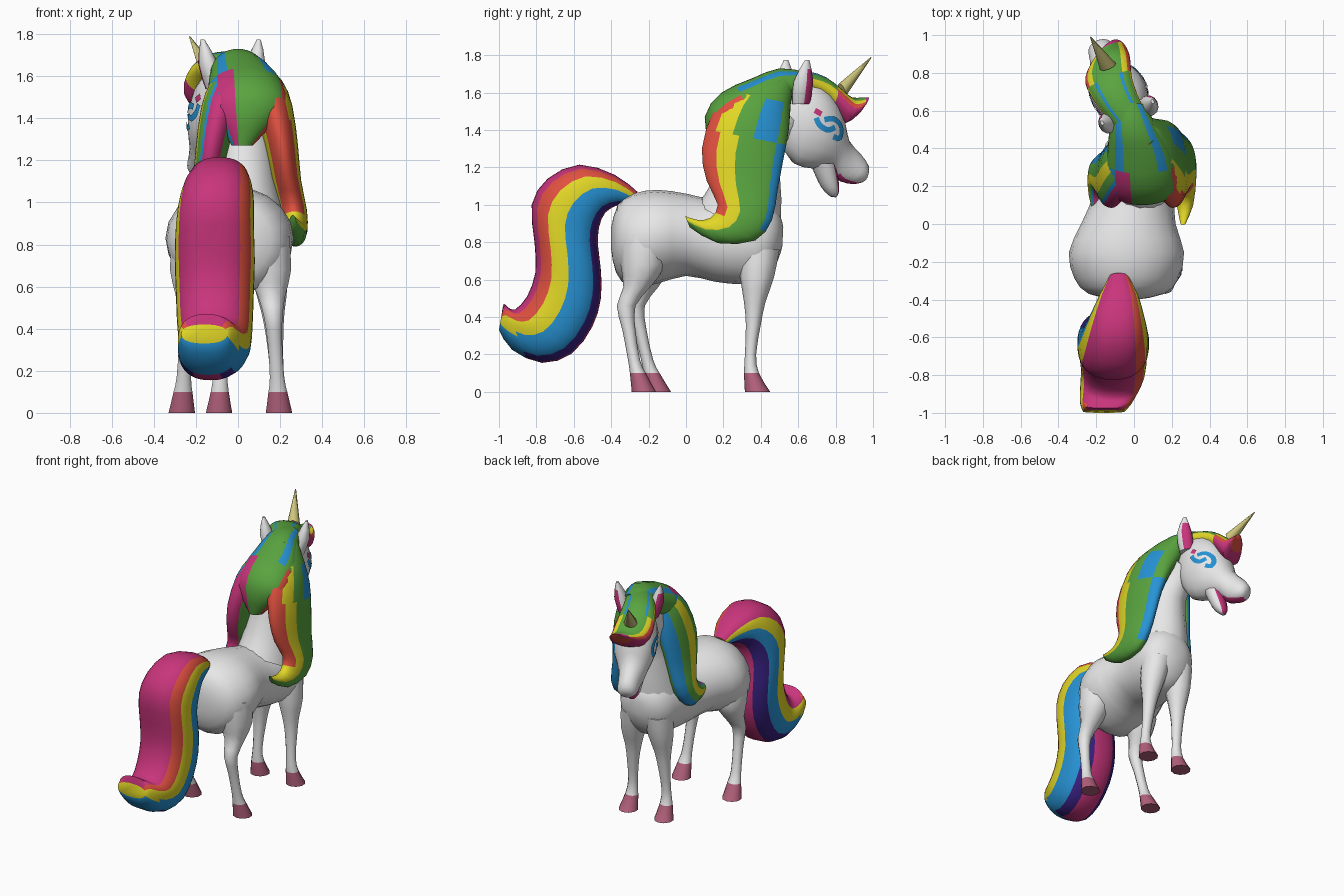
import bpy, bmesh, math
from mathutils import Matrix, Vector
from mathutils.bvhtree import BVHTree

if "Cube" in bpy.data.objects:
    bpy.data.objects.remove(bpy.data.objects["Cube"])

COLOURS = {
    "white": (.8, .8, .8), "green": (.10, .37, .05), "yellow": (.76, .68, .02),
    "coral": (.74, .08, .05), "magenta": (.58, .035, .20), "blue": (.02, .29, .66),
    "indigo": (.04, .015, .22), "mauve": (.45, .12, .20), "cream": (.62, .56, .20)}
NAMES = list(COLOURS)
MATS = []
for k, c in COLOURS.items():
    m = bpy.data.materials.new(k)
    m.diffuse_color = (*c, 1)
    m.use_nodes = True
    m.node_tree.nodes["Principled BSDF"].inputs["Base Color"].default_value = m.diffuse_color
    MATS.append(m)


def make(name, bm, xf=None):
    bmesh.ops.recalc_face_normals(bm, faces=bm.faces)
    if xf:
        bm.transform(xf)
    me = bpy.data.meshes.new(name)
    bm.to_mesh(me)
    bm.free()
    for m in MATS:
        me.materials.append(m)
    ob = bpy.data.objects.new(name, me)
    bpy.context.collection.objects.link(ob)
    bpy.ops.object.select_all(action='DESELECT')
    ob.select_set(True)
    bpy.context.view_layer.objects.active = ob
    bpy.ops.object.shade_smooth_by_angle(angle=math.radians(50))
    return ob


def smooth_path(st, sub):
    """Catmull-Rom through the stations."""
    out, n = [], len(st)
    for i in range(n - 1):
        a, b, c, d = st[max(i - 1, 0)], st[i], st[i + 1], st[min(i + 2, n - 1)]
        for k in range(sub):
            t = k / sub
            out.append([q + .5 * t * (r - p + t * (2*p - 5*q + 4*r - s + t * (3*(q - r) + s - p)))
                        for p, q, r, s in zip(a, b, c, d)])
    return out + [list(st[-1])]


def loft(name, st, colour="white", n=16, sub=2, xf=None, power=1.0):
    """Station = (centre x, half width, y1, z1, y2, z2); ring runs between points 1 and 2.
    colour(u, angle, centre): u along the path, angle 0 at point 1, positive toward +x."""
    pick = colour if callable(colour) else (lambda u, a, c: colour)
    bm = bmesh.new()
    rings = []
    sp = lambda v: math.copysign(abs(v) ** power, v)
    for x, w, y1, z1, y2, z2 in smooth_path(st, sub):
        ring = []
        for k in range(n):
            a = 2 * math.pi * k / n
            c, s = sp(math.cos(a)), sp(math.sin(a))
            ring.append(bm.verts.new((x + w * s, (y1 + y2 + c * (y1 - y2)) / 2,
                                      (z1 + z2 + c * (z1 - z2)) / 2)))
        rings.append(ring)
    last = len(rings) - 1
    for i in range(last):
        for k in range(n):
            j = (k + 1) % n
            f = bm.faces.new((rings[i][k], rings[i][j], rings[i+1][j], rings[i+1][k]))
            a = (360 * (k + .5) / n + 180) % 360 - 180
            f.material_index = NAMES.index(pick((i + .5) / last, a, f.calc_center_median()))
    for ring, u in ((rings[0], 0), (rings[-1], 1)):
        f = bm.faces.new(ring)
        f.material_index = NAMES.index(pick(u, 90, f.calc_center_median()))
    return make(name, bm, xf)


def bands(d, *pairs):
    """First colour whose lower limit is below d."""
    return next(c for lim, c in pairs if d > lim)


cosd = lambda a: math.cos(math.radians(a))

# Body and neck
loft("body", [(-.04, .06, -.40, .88, -.40, .76), (-.04, .20, -.365, 1.0, -.375, .64),
              (-.04, .275, -.28, 1.06, -.30, .56), (-.04, .305, -.15, 1.08, -.15, .58),
              (-.03, .25, 0, 1.06, 0, .62), (0, .215, .15, 1.03, .15, .59),
              (.03, .21, .3, 1.05, .3, .575), (.04, .19, .43, 1.02, .42, .6),
              (.04, .12, .5, .95, .49, .7), (.04, .04, .52, .88, .515, .78)], n=20)
loft("neck", [(.03, .2, .06, 1.0, .5, .75), (.03, .16, .15, 1.14, .51, 1.03),
              (.03, .135, .22, 1.35, .5, 1.24), (.0, .12, .3, 1.52, .55, 1.34),
              (-.01, .1, .42, 1.64, .62, 1.4)])


# Legs with hooves: (rear y, front y, z, half width)
HIND = [(-.36, -.10, .84, .13), (-.35, -.11, .68, .11), (-.335, -.19, .56, .07),
        (-.37, -.27, .46, .047), (-.34, -.27, .33, .036), (-.31, -.245, .17, .036),
        (-.30, -.215, .1, .047), (-.29, -.16, 0, .066)]
FORE = [(.28, .5, .76, .10), (.29, .47, .61, .085), (.31, .425, .48, .058),
        (.32, .40, .36, .043), (.315, .375, .2, .034), (.31, .39, .1, .045),
        (.315, .45, 0, .066)]


def leg(name, prof, x_top, x_foot, shift=0):
    st = []
    for r, f, z, w in prof:
        t = min(1, 1 - z / prof[0][2]) ** .6
        st.append((x_top + (x_foot - x_top) * t, w, r + shift * t, z, f + shift * t, z))
    loft(name, st, lambda u, a, c: "mauve" if c.z < .1 else "white", n=10)


leg("right_hind_leg", HIND, .12, .195)
leg("left_hind_leg", HIND, -.19, -.267, .08)
leg("right_front_leg", FORE, .13, .195)
leg("left_front_leg", FORE, -.05, -.09)


# Tail: striped from the outer to the inner side, with a flicked tip
def tail_colour(u, a, c):
    d = cosd(a)
    if u > .85:
        return bands(d, (.75, "magenta"), (.5, "coral"), (-.1, "yellow"), (-2, "blue"))
    if a > 0:
        return bands(d, (.82, "magenta"), (.45, "coral"), (0, "yellow"),
                     (-.75, "blue"), (-.95, "indigo"), (-2, "magenta"))
    return bands(d, (.5, "magenta"), (0, "yellow"), (-.4, "blue"), (-.92, "indigo"),
                 (-2, "magenta"))


loft("tail", [(-.08, .05, -.26, 1.07, -.30, 1.0), (-.08, .10, -.38, 1.16, -.36, 1.0),
              (-.09, .145, -.57, 1.215, -.43, .96), (-.10, .175, -.74, 1.14, -.465, .88),
              (-.11, .185, -.825, 1.0, -.47, .78), (-.11, .19, -.81, .8, -.455, .65),
              (-.11, .185, -.805, .64, -.455, .5), (-.11, .18, -.85, .51, -.5, .35),
              (-.11, .17, -.915, .44, -.61, .205), (-.13, .155, -.955, .455, -.77, .155),
              (-.15, .135, -.975, .47, -.93, .225), (-.16, .11, -.985, .42, -1.0, .33)],
     tail_colour, n=40, power=.85)

# Mane: a crest over the neck and one long lock down each side
LOCK = [(.04, .06, .42, 1.7, .58, 1.67), (.09, .12, .24, 1.61, .56, 1.54),
        (.16, .10, .145, 1.5, .55, 1.4), (.205, .08, .085, 1.3, .52, 1.24),
        (.23, .07, .11, 1.13, .49, 1.08), (.26, .068, .17, 1.0, .46, .92),
        (.27, .06, .13, .93, .37, .81), (.27, .045, .06, .92, .17, .795),
        (.26, .015, -.005, .94, .02, .88)]


def right_lock(u, a, c):
    d = cosd(a)
    if u < .1:
        return "green"
    if u < .3:
        return bands(d, (.75, "coral"), (.3, "yellow"), (-.25, "green"), (-.72, "blue"),
                     (-2, "green"))
    if u > .68:
        return bands(d, (.1, "yellow"), (-2, "green"))
    return bands(d, (.6, "coral"), (.2, "yellow"), (-.78, "green"), (-2, "blue"))


def left_lock(u, a, c):
    if a > 0:
        return bands(cosd(a), (.75, "magenta"), (-2, "green"))
    return bands(cosd(a), (.88, "magenta"), (.72, "blue"), (.55, "green"), (0, "yellow"),
                 (-.5, "green"), (-2, "blue"))


def crest_colour(u, a, c):
    if u < .55:
        return "blue" if 28 < abs(a) < 46 else "green"
    return ("magenta" if -50 < a < -20 else "blue" if -70 < a < -50
            else "coral" if a > 55 else "green")


def pull_back(x, w, y1, z1, y2, z2):
    """The left lock hangs a little further back than the right one."""
    return (.085 - x, w, y1, z1, y2 - .1 * (y2 > .3), z2)


loft("mane_right_lock", LOCK, right_lock, n=36)
loft("mane_left_lock", [pull_back(*s) for s in LOCK], left_lock, n=36)
loft("mane_crest", [(-.03, .09, .64, 1.71, .62, 1.6), (0, .13, .5, 1.73, .5, 1.5),
                    (.03, .17, .35, 1.675, .42, 1.45), (.045, .185, .19, 1.6, .33, 1.4),
                    (.045, .165, .10, 1.47, .25, 1.38), (.02, .05, .13, 1.27, .24, 1.27)],
     crest_colour, n=36)

# Head, built straight then turned toward the left
TURN = Matrix.Translation((-.03, .58, 0)) @ Matrix.Rotation(math.radians(23), 4, 'Z')
head = loft("head", [(0, .07, -.07, 1.6, -.07, 1.32), (0, .12, .01, 1.67, 0, 1.22),
                     (0, .148, .12, 1.66, .10, 1.195), (-.005, .138, .22, 1.58, .17, 1.19),
                     (-.01, .11, .28, 1.46, .21, 1.175), (-.01, .09, .31, 1.35, .24, 1.15),
                     (-.005, .075, .38, 1.275, .27, 1.125), (0, .065, .425, 1.21, .34, 1.11),
                     (0, .035, .42, 1.16, .39, 1.12)],
            lambda u, a, c: "magenta" if abs(a) > 135 and c.y > .24 and c.z < 1.18 else "white",
            n=20, xf=TURN)
loft("lower_jaw", [(0, .08, .23, 1.22, .10, 1.22), (0, .062, .25, 1.13, .145, 1.12),
                   (0, .045, .255, 1.07, .18, 1.07), (0, .02, .24, 1.04, .21, 1.045)],
     lambda u, a, c: "magenta" if abs(a) < 50 else "white", n=12, xf=TURN)


# Forelock rolling over the forehead, swept to a flick on the right
def forelock_colour(u, a, c):
    if u > .85:
        return "magenta" if abs(a) < 90 else "coral"
    b = abs(a)
    if u < .4:
        return "blue" if 25 < b < 45 else "green" if b < 75 else "yellow"
    return bands(-b, (-38, "green"), (-60, "yellow"), (-80, "coral"), (-200, "magenta"))


loft("forelock", [(0, .09, -.05, 1.72, -.04, 1.6), (-.02, .105, .08, 1.715, .07, 1.59),
                  (-.025, .118, .18, 1.685, .16, 1.55), (-.015, .13, .26, 1.625, .22, 1.48),
                  (.01, .12, .32, 1.575, .27, 1.43), (.05, .075, .38, 1.575, .33, 1.48),
                  (.075, .03, .395, 1.575, .37, 1.54)], forelock_colour, n=36, xf=TURN)

# Horn and ears
loft("horn", [(0, .045, .26, 1.65, .29, 1.57), (-.024, .003, .453, 1.79, .457, 1.786)],
     "cream", n=8, sub=1, xf=TURN)
for side, label in ((1, "right"), (-1, "left")):
    loft(label + "_ear", [(.09 * side, .04, -.05, 1.54, .05, 1.54),
                          (.122 * side, .046, -.055, 1.66, .055, 1.66),
                          (.145 * side, .008, .0, 1.775, .025, 1.775)],
         lambda u, a, c: "magenta" if u < .85 and 95 < a * side < 170 else "white",
         n=12, xf=TURN)

# Painted eye swirls: thin ribbons laid on the cheeks, points are (forward, height)
tree = BVHTree.FromObject(head, bpy.context.evaluated_depsgraph_get())
SWIRLS = [("blue", [(.065, 1.465), (.085, 1.425), (.13, 1.4), (.175, 1.415)]),
          ("blue", [(.11, 1.455), (.165, 1.46), (.21, 1.43), (.222, 1.39), (.205, 1.355),
                    (.165, 1.365)]),
          ("magenta", [(.06, 1.505), (.095, 1.485)])]
for side, label in ((1, "right"), (-1, "left")):
    for i, (col, pts) in enumerate(SWIRLS):
        bm = bmesh.new()
        path = smooth_path(pts, 4)
        prev = None
        for k, p in enumerate(path):
            a, b = path[max(k - 1, 0)], path[min(k + 1, len(path) - 1)]
            nrm = Vector((a[1] - b[1], b[0] - a[0])).normalized() * .015
            pair = []
            for s in (1, -1):
                o = TURN @ Vector((side, p[0] + s * nrm.x, p[1] + s * nrm.y))
                d = TURN.to_3x3() @ Vector((-side, 0, 0))
                hit = tree.ray_cast(o, d)[0]
                if hit:
                    pair.append(bm.verts.new(hit - d * .006))
            if prev and len(pair) == 2:
                f = bm.faces.new((prev[0], prev[1], pair[1], pair[0]))
                f.material_index = NAMES.index(col)
            prev = pair if len(pair) == 2 else None
        make(f"{label}_eye_swirl_{i + 1}", bm)
